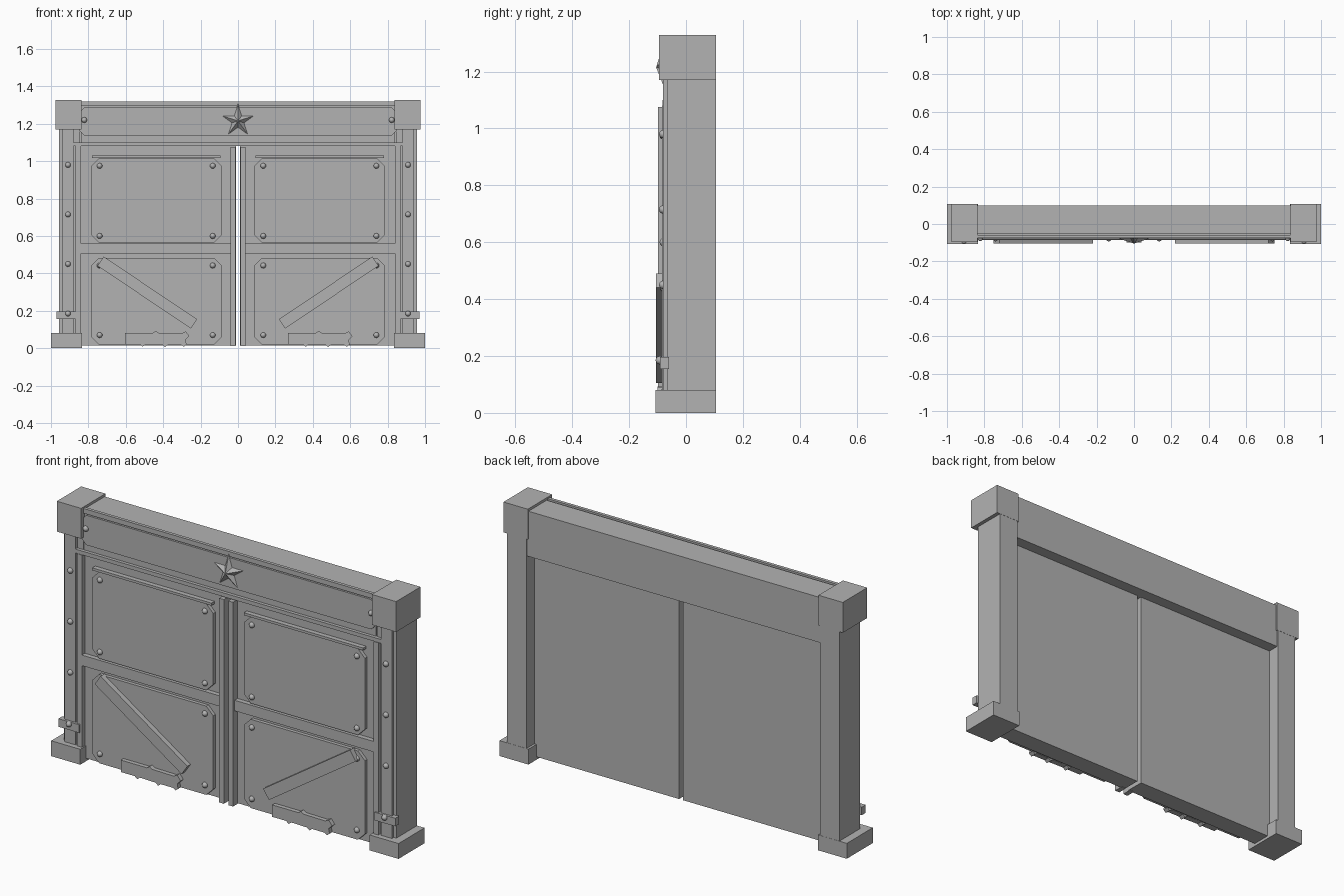
import bpy, bmesh, math

cube = bpy.data.objects.get("Cube")
if cube:
    bpy.data.objects.remove(cube, do_unlink=True)

grey = bpy.data.materials.new("plain grey")
grey.use_nodes = True
COLOUR = (0.45, 0.45, 0.45, 1)
grey.diffuse_color = COLOUR
grey.node_tree.nodes["Principled BSDF"].inputs["Base Color"].default_value = COLOUR


def finish(name, bm):
    bmesh.ops.recalc_face_normals(bm, faces=bm.faces)
    mesh = bpy.data.meshes.new(name)
    bm.to_mesh(mesh)
    bm.free()
    mesh.materials.append(grey)
    obj = bpy.data.objects.new(name, mesh)
    bpy.context.collection.objects.link(obj)
    return obj


def prism(name, outline, front, back):
    """Extrude an outline in x and z from front to back along y."""
    bm = bmesh.new()
    face = bm.faces.new([bm.verts.new((x, front, z)) for x, z in outline])
    new = bmesh.ops.extrude_face_region(bm, geom=[face])["geom"]
    verts = [v for v in new if isinstance(v, bmesh.types.BMVert)]
    bmesh.ops.translate(bm, verts=verts, vec=(0, back - front, 0))
    return finish(name, bm)


def box(name, x0, x1, z0, z1, front, back):
    return prism(name, [(x0, z0), (x1, z0), (x1, z1), (x0, z1)], front, back)


def cut_plate(name, x0, x1, z0, z1, cut, front, back):
    """Plate with cut-off corners."""
    x0, x1 = min(x0, x1), max(x0, x1)
    return prism(name, [(x0 + cut, z0), (x1 - cut, z0), (x1, z0 + cut), (x1, z1 - cut),
                        (x1 - cut, z1), (x0 + cut, z1), (x0, z1 - cut), (x0, z0 + cut)],
                 front, back)


def bolt(name, x, z, y):
    """Small domed bolt head standing on the plane at y."""
    bm = bmesh.new()
    bmesh.ops.create_uvsphere(bm, u_segments=10, v_segments=6, radius=0.015)
    for v in bm.verts:
        v.co = (v.co.x + x, v.co.z + y, v.co.y + z)
    obj = finish(name, bm)
    for p in obj.data.polygons:
        p.use_smooth = True


# Lintel with its face plate and trims
box("lintel", -0.86, 0.86, 1.08, 1.315, -0.05, 0.1)
box("lintel_top_trim", -0.84, 0.84, 1.295, 1.32, -0.075, -0.058)
box("lintel_back_board", -0.84, 0.84, 1.1, 1.3, -0.065, -0.04)
cut_plate("lintel_plate", -0.85, 0.85, 1.135, 1.29, 0.03, -0.077, -0.05)
box("lintel_lower_trim", -0.88, 0.88, 1.08, 1.1, -0.082, -0.04)

# Five-pointed star with a raised centre
bm = bmesh.new()
rim = []
for i in range(10):
    a = math.pi / 2 + i * math.pi / 5
    r = 0.036 if i % 2 else 0.094
    rim.append(bm.verts.new((r * math.cos(a), -0.075, 1.215 + r * math.sin(a))))
tip = bm.verts.new((0, -0.105, 1.215))
for i in range(10):
    bm.faces.new((rim[i], rim[(i + 1) % 10], tip))
bm.faces.new(rim)
finish("star", bm)

for s, side in ((1, "left"), (-1, "right")):
    # Post with base, cap, front strip and band
    box(side + "_post", s * 0.845, s * 0.957, 0.05, 1.2, -0.065, 0.105)
    box(side + "_post_base", s * 0.833, s, 0, 0.08, -0.108, 0.106)
    box(side + "_post_cap", s * 0.837, s * 0.977, 1.17, 1.328, -0.095, 0.106)
    box(side + "_post_strip", s * 0.88, s * 0.942, 0.08, 1.17, -0.08, -0.06)
    box(side + "_post_band", s * 0.85, s * 0.97, 0.155, 0.197, -0.092, -0.06)
    for z, y in ((0.98, -0.08), (0.715, -0.08), (0.45, -0.08), (0.185, -0.092)):
        bolt(side + "_post_bolt", s * 0.909, z, y)
    bolt(side + "_lintel_bolt", s * 0.822, 1.22, -0.077)

    # Door leaf with stiles and middle rail
    box(side + "_door", s * 0.012, s * 0.86, 0.015, 1.09, -0.06, 0.04)
    box(side + "_inner_stile", s * 0.013, s * 0.04, 0.012, 1.075, -0.098, -0.05)
    box(side + "_outer_stile", s * 0.84, s * 0.868, 0.015, 1.08, -0.085, -0.05)
    box(side + "_middle_rail", s * 0.04, s * 0.84, 0.505, 0.56, -0.085, -0.05)

    # Panels with corner bolts, and a ledge over the upper one
    for label, z0, z1 in (("upper", 0.565, 1.015), ("lower", 0.02, 0.482)):
        cut_plate(side + "_" + label + "_panel", s * 0.088, s * 0.785,
                  z0, z1, 0.04, -0.078, -0.05)
        for x in (0.135, 0.74):
            for z in (z0 + 0.035 if label == "upper" else 0.07, z1 - 0.04):
                bolt(side + "_" + label + "_bolt", s * x, z, -0.078)
    box(side + "_panel_ledge", s * 0.093, s * 0.78, 1.017, 1.03, -0.085, -0.05)

    # Diagonal plank
    ax, az, bx, bz = 0.735, 0.465, 0.235, 0.13
    length = math.hypot(bx - ax, bz - az)
    nx, nz = -(bz - az) / length * 0.03, (bx - ax) / length * 0.03
    prism(side + "_plank", [(s * (ax + nx), az + nz), (s * (bx + nx), bz + nz),
                            (s * (bx - nx), bz - nz), (s * (ax - nx), az - nz)],
          -0.105, -0.07)

    # Splintered board at the foot of the door
    x0 = 0.267 if s > 0 else -0.605
    ragged = [(0, 0.02), (0.08, 0.02), (0.095, 0.008), (0.11, 0.02), (0.2, 0.018),
              (0.215, 0.006), (0.23, 0.018), (0.3, 0.018), (0.315, 0.008), (0.33, 0.02),
              (0.325, 0.045), (0.345, 0.065), (0.325, 0.09), (0.305, 0.08),
              (0.18, 0.082), (0.165, 0.092), (0.15, 0.082), (0, 0.082)]
    prism(side + "_splintered_board", [(x0 + x, z) for x, z in ragged], -0.1, -0.07)
